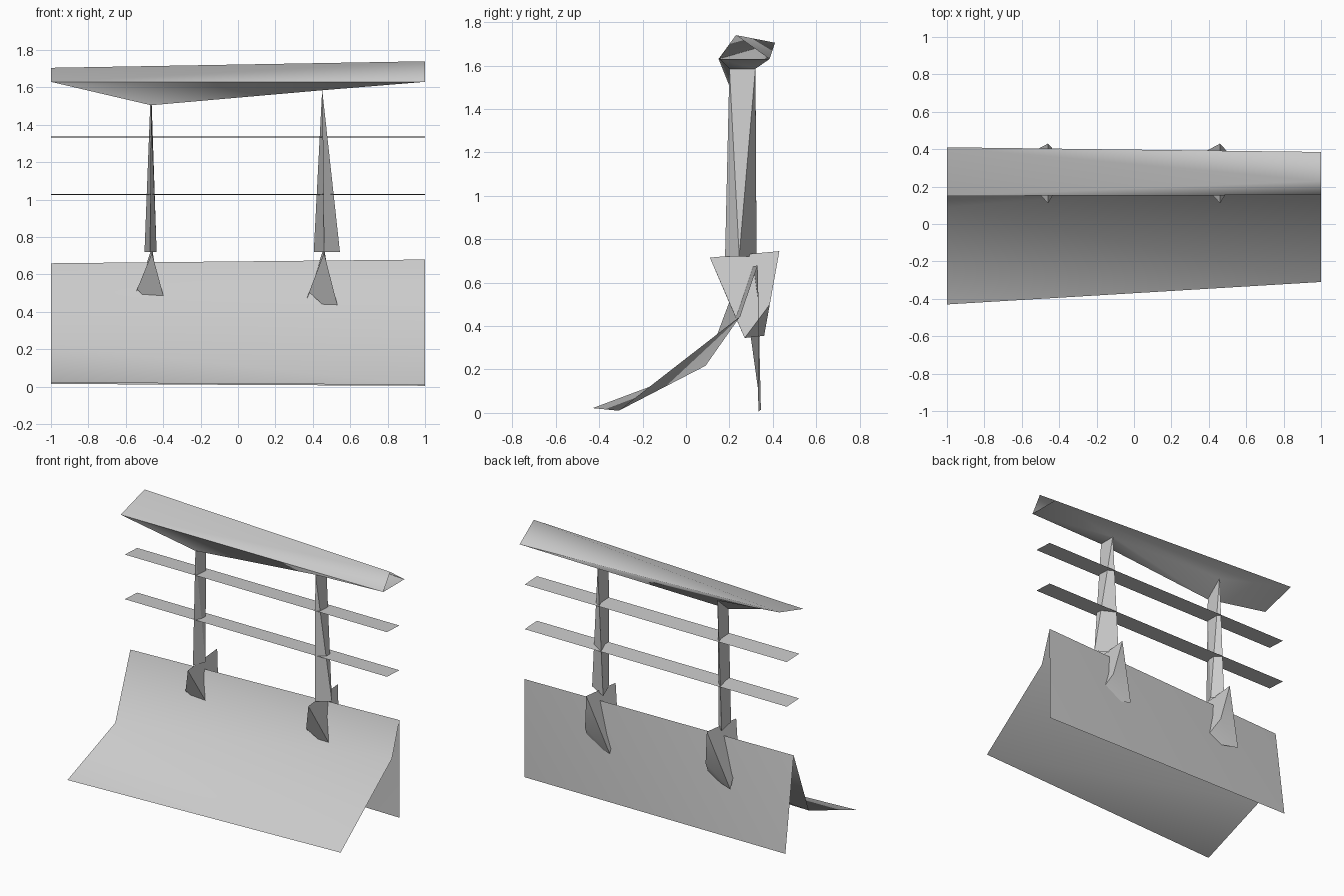
import bpy

if "Cube" in bpy.data.objects:
    bpy.data.objects.remove(bpy.data.objects["Cube"])


def add(name, verts, faces, angle=None):
    mesh = bpy.data.meshes.new(name)
    mesh.from_pydata(verts, [], faces)
    mesh.update()
    ob = bpy.data.objects.new(name, mesh)
    bpy.context.collection.objects.link(ob)
    if angle:
        bpy.ops.object.select_all(action='DESELECT')
        ob.select_set(True)
        bpy.context.view_layer.objects.active = ob
        bpy.ops.object.shade_smooth_by_angle(angle=angle)
    return ob


def loft(name, left, right, angle=1.2):
    """Join a (y, z) profile at x=-1 to one at x=1 with triangles."""
    n = len(left)
    verts = [(-1, *p) for p in left] + [(1, *p) for p in right]
    faces = []
    for i in range(n - 1):
        faces += [(i, n + i, i + 1), (n + i, n + i + 1, i + 1)]
    return add(name, verts, faces, angle)


# folded base barrier sheet
loft("base_sheet",
     [(-.43, .022), (.09, .217), (.255, .66), (.345, .015)],
     [(-.31, .01), (.25, .445), (.33, .68), (.333, .005)])

# flat middle rails
for name, z, y in (("lower_rail", 1.03, .195), ("upper_rail", 1.338, .195)):
    loft(name, [(y, z), (.33, z - .006)], [(y, z), (.33, z - .006)])

# twisted top beam: open triangle at the right, blade at the left,
# with a keel below meeting the post tops
add("top_beam",
    [(-1, .15, 1.63), (-1, .41, 1.705),
     (1, .155, 1.63), (1, .23, 1.74), (1, .385, 1.63),
     (-.465, .2, 1.505), (-.465, .32, 1.61),
     (.45, .2, 1.585), (.45, .32, 1.585)],
    [(0, 2, 3), (0, 3, 1), (1, 3, 4),
     (0, 5, 7), (0, 7, 2), (5, 6, 8), (5, 8, 7),
     (6, 1, 4), (6, 4, 8), (0, 1, 6), (0, 6, 5), (2, 7, 8), (2, 8, 4)], 1.0)


# posts: triangular foot tapering to a fore-and-aft edge
def post(name, foot, top):
    add(name, [(x, y, .72) for x, y in foot] + top,
        [(0, 3, 4, 1), (1, 4, 2), (2, 4, 3), (2, 3, 0)])


post("right_post", [(.46, .18), (.405, .325), (.545, .245)],
     [(.45, .2, 1.59), (.45, .32, 1.59)])
post("left_post", [(-.47, .18), (-.5, .325), (-.435, .265)],
     [(-.465, .2, 1.51), (-.465, .32, 1.62)])

# brackets straddling the sheet ridge, twisted from front to back
for name, x, dz in (("right_bracket", .46, 0), ("left_bracket", -.46, .015)):
    pts = [(0, .11, .715), (0, .43, .745), (-.08, .2, .505 + dz),
           (.095, .27, .345 + dz), (.04, .386, .5), (-.13, .36, .355)]
    add(name, [(x + a, b, c) for a, b, c in pts],
        [(0, 2, 3), (1, 4, 5), (0, 3, 4, 1), (0, 1, 5, 2), (3, 5, 4)], 1.2)
